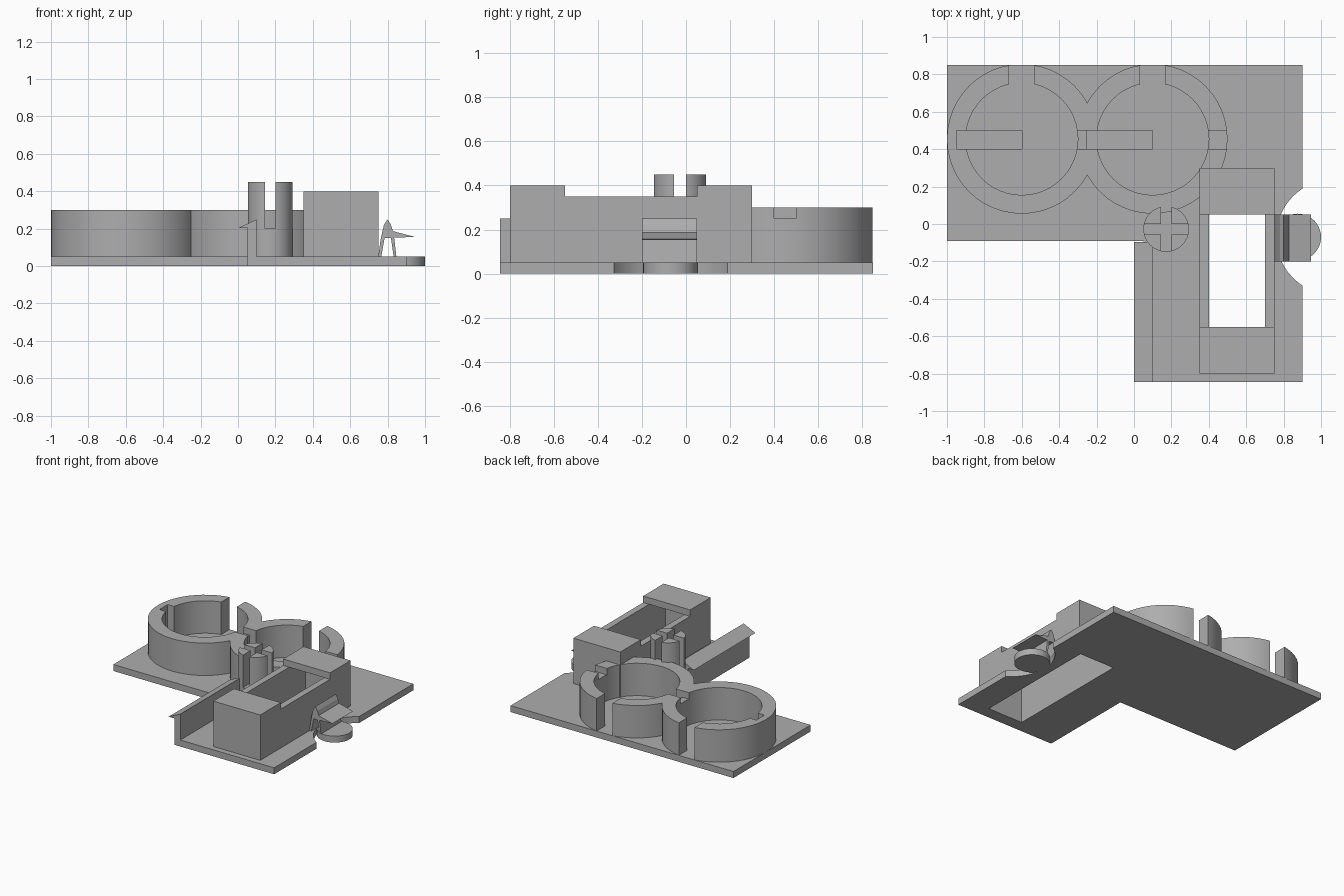
import bpy, bmesh
from mathutils import Vector

cube = bpy.data.objects.get("Cube")
if cube:
    bpy.data.objects.remove(cube, do_unlink=True)

grey = bpy.data.materials.new("plain_grey")
grey.use_nodes = True
COLOR = (0.42, 0.42, 0.42, 1)
grey.diffuse_color = COLOR
grey.node_tree.nodes["Principled BSDF"].inputs["Base Color"].default_value = COLOR


def prism(name, points, direction):
    """Extrude a flat outline of 3D points along a direction."""
    bm = bmesh.new()
    face = bm.faces.new([bm.verts.new(p) for p in points])
    new = bmesh.ops.extrude_face_region(bm, geom=[face])["geom"]
    moved = [v for v in new if isinstance(v, bmesh.types.BMVert)]
    bmesh.ops.translate(bm, verts=moved, vec=Vector(direction))
    bmesh.ops.recalc_face_normals(bm, faces=bm.faces)
    mesh = bpy.data.meshes.new(name)
    bm.to_mesh(mesh)
    bm.free()
    mesh.materials.append(grey)
    obj = bpy.data.objects.new(name, mesh)
    bpy.context.collection.objects.link(obj)
    return obj


def box(name, x0, x1, y0, y1, z0, z1):
    corners = [(x0, y0, z0), (x1, y0, z0), (x1, y1, z0), (x0, y1, z0)]
    return prism(name, corners, (0, 0, z1 - z0))


def cylinder(name, x, y, r, z0, z1, sides=40):
    bm = bmesh.new()
    bmesh.ops.create_cone(bm, cap_ends=True, segments=sides, radius1=r, radius2=r, depth=z1 - z0)
    bmesh.ops.translate(bm, verts=bm.verts, vec=(x, y, (z0 + z1) / 2))
    mesh = bpy.data.meshes.new(name)
    bm.to_mesh(mesh)
    bm.free()
    mesh.materials.append(grey)
    obj = bpy.data.objects.new(name, mesh)
    bpy.context.collection.objects.link(obj)
    return obj


def combine(target, others, operation="DIFFERENCE"):
    """Apply booleans in turn and remove the helper shapes."""
    for other in others:
        other.hide_render = True
        mod = target.modifiers.new("cut", "BOOLEAN")
        mod.operation, mod.object, mod.solver = operation, other, "EXACT"
        bpy.context.view_layer.objects.active = target
        bpy.ops.object.modifier_apply(modifier=mod.name)
        bpy.data.objects.remove(other, do_unlink=True)


FLOOR = 0.05
RINGS = (-0.6, 0.1)
RING_Y = 0.455


def compartment():
    return box("compartment_cutter", 0.4, 0.7, -0.75, 0.25, -0.1, 0.35)


def wire_grooves():
    return [box("groove_cutter", x - 0.35, x, 0.4, 0.5, 0.04, 0.5) for x in RINGS]


# L-shaped base plate with a bite in one edge
outline = [(-1, -0.09), (0.05, -0.09), (0.05, -0.845), (0.9, -0.845), (0.9, 0.85), (-1, 0.85)]
plate = prism("base_plate", [(x, y, 0) for x, y in outline], (0, 0, FLOOR))
combine(plate, [compartment(), cylinder("bite_cutter", 1.07, -0.07, 0.31, -0.1, 0.2)] + wire_grooves())

# round finger tab
tab = cylinder("finger_tab", 0.875, -0.07, 0.125, 0, FLOOR)

# two joined round holders with slots and wire grooves
holders = cylinder("round_holders", RINGS[0], RING_Y, 0.4, FLOOR, 0.3, 48)
combine(holders, [cylinder("second_holder", RINGS[1], RING_Y, 0.4, FLOOR, 0.3, 48)], "UNION")
cutters = [cylinder("bore_cutter", x, RING_Y, 0.3, 0, 0.4, 48) for x in RINGS]
cutters += [box("slot_cutter", x - 0.067, x + 0.067, 0.7, 0.9, 0, 0.4) for x in RINGS]
cutters += [box("notch_cutter", -0.32, 0.6, 0.4, 0.5, 0.25, 0.4), compartment()]
combine(holders, cutters + wire_grooves())

# hollow compartment with raised, roofed ends
case = box("compartment", 0.35, 0.75, -0.8, 0.3, FLOOR, 0.4)
combine(case, [compartment(),
               box("opening_cutter", 0.4, 0.7, -0.55, 0.05, 0, 0.5),
               box("step_cutter", 0.3, 0.8, -0.55, 0.05, 0.35, 0.5)])

# cross-slotted post
post = cylinder("split_post", 0.172, -0.027, 0.122, FLOOR, 0.45, 32)
combine(post, [box("cross_cutter", 0.145, 0.2, -0.3, 0.3, 0.2, 0.6),
               box("cross_cutter", 0, 0.4, -0.055, 0, 0.2, 0.6)])

# hooked side rail
rail = [(0.05, FLOOR), (0.1, FLOOR), (0.1, 0.25), (0, 0.203), (0.05, 0.203)]
prism("hooked_rail", [(x, -0.845, z) for x, z in rail], (0, 0.75, 0))

# springy arched latch with a thumb flange
latch = [(0.75, 0.05), (0.762, 0.14), (0.78, 0.22), (0.8, 0.25), (0.818, 0.22), (0.828, 0.187),
         (0.945, 0.156), (0.835, 0.152), (0.847, 0.05), (0.832, 0.05), (0.818, 0.15),
         (0.784, 0.15), (0.766, 0.05)]
prism("spring_latch", [(x, -0.2, z) for x, z in latch], (0, 0.25, 0))

# smooth the round walls, keep edges crisp
bpy.ops.object.select_all(action="DESELECT")
for part in (tab, holders, post, plate):
    part.select_set(True)
bpy.context.view_layer.objects.active = holders
bpy.ops.object.shade_smooth_by_angle()
